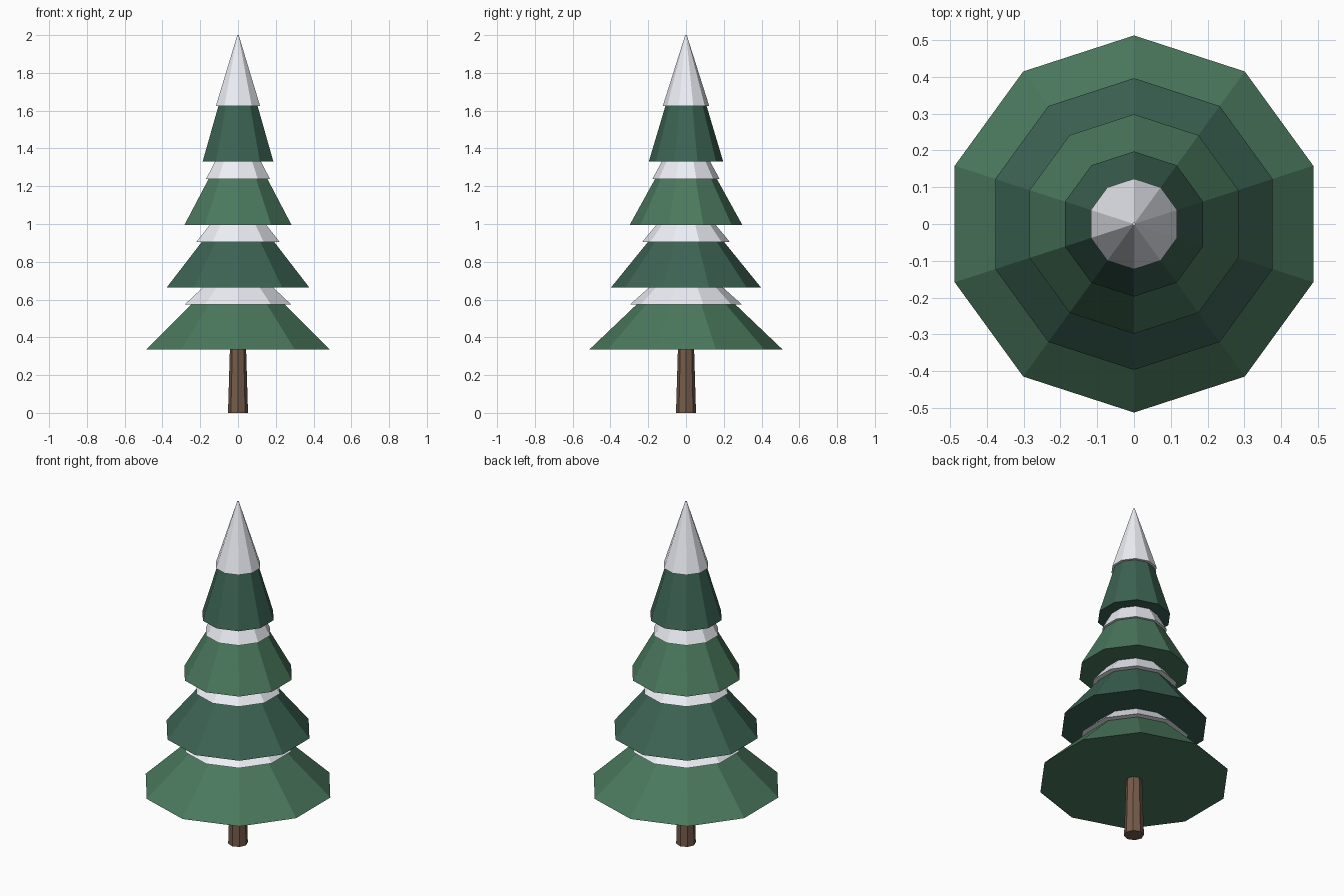
import bpy

if "Cube" in bpy.data.objects:
    bpy.data.objects.remove(bpy.data.objects["Cube"])


def material(name, rgb):
    m = bpy.data.materials.new(name)
    m.diffuse_color = (*rgb, 1)
    m.use_nodes = True
    m.node_tree.nodes["Principled BSDF"].inputs["Base Color"].default_value = m.diffuse_color
    return m


def cone(name, sides, r_low, r_top, z_low, z_top, mat):
    # Flat-shaded closed cone between two heights, first corner on +y
    bpy.ops.mesh.primitive_cone_add(
        vertices=sides, radius1=r_low, radius2=r_top, depth=z_top - z_low,
        location=(0, 0, (z_low + z_top) / 2))
    ob = bpy.context.object
    ob.name = name
    ob.data.materials.append(mat)
    return ob


light_green = material("light_green", (0.07, 0.19, 0.11))
dark_green = material("dark_green", (0.045, 0.125, 0.087))
snow = material("snow", (0.85, 0.87, 0.93))
bark = material("bark", (0.18, 0.105, 0.067))

# Trunk
cone("trunk", 8, 0.053, 0.041, 0.0, 0.40, bark)

# Branch tiers with snow caps: (radius, base, apex, snow radius, snow base, snow apex)
tiers = [
    (0.512, 0.335, 0.82, 0.295, 0.575, 0.835),
    (0.396, 0.665, 1.15, 0.232, 0.905, 1.18),
    (0.298, 0.995, 1.53, 0.178, 1.238, 1.56),
    (0.197, 1.330, 1.98, 0.123, 1.625, 2.00),
]
for i, (r, z0, z1, sr, s0, s1) in enumerate(tiers):
    green = dark_green if i % 2 else light_green
    cone(f"branch_tier_{i + 1}", 10, r, 0.003, z0, z1, green)
    cone(f"snow_cap_{i + 1}", 10, sr, 0.004, s0, s1, snow)
